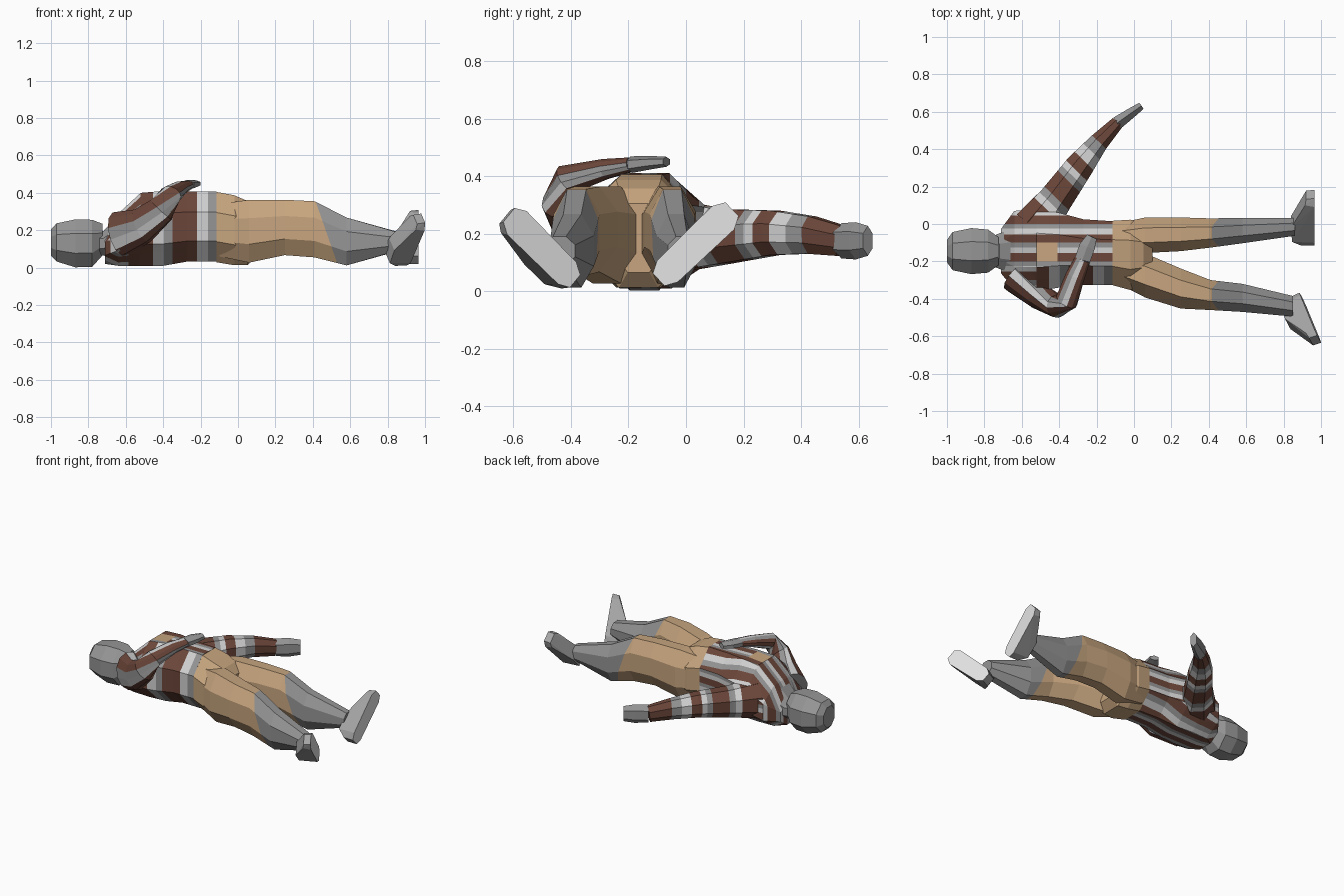
import bpy, bmesh, math
from mathutils import Vector

if "Cube" in bpy.data.objects:
    bpy.data.objects.remove(bpy.data.objects["Cube"])

COLOURS = {
    "grey": (0.30, 0.30, 0.30), "light_grey": (0.64, 0.64, 0.64),
    "brown": (0.15, 0.062, 0.042), "tan": (0.57, 0.375, 0.21),
    "shoe_grey": (0.38, 0.38, 0.38), "sole_grey": (0.78, 0.78, 0.78),
}
MATS = []
for name, rgb in COLOURS.items():
    m = bpy.data.materials.new(name)
    m.diffuse_color = (*rgb, 1)
    m.use_nodes = True
    m.node_tree.nodes["Principled BSDF"].inputs["Base Color"].default_value = m.diffuse_color
    MATS.append(m)
GREY, LIGHT, BROWN, TAN, SHOE, SOLE = range(6)


def finish(bm, name, rule=None):
    """Turn a bmesh into a flat-shaded object coloured by rule(centre, normal)."""
    bmesh.ops.recalc_face_normals(bm, faces=bm.faces)
    if rule:
        for f in bm.faces:
            f.material_index = rule(f.calc_center_median(), f.normal)
    me = bpy.data.meshes.new(name)
    bm.to_mesh(me)
    bm.free()
    for m in MATS:
        me.materials.append(m)
    ob = bpy.data.objects.new(name, me)
    bpy.context.collection.objects.link(ob)
    return ob


def loft(rings, n=8, axis=None, side_mats=(GREY,)):
    """Skin of n-sided rings (x, y, z, half width, half height)."""
    bm = bmesh.new()
    pts = [Vector(r[:3]) for r in rings]
    loops = []
    for i, r in enumerate(rings):
        d = axis or (pts[min(i + 1, len(pts) - 1)] - pts[max(i - 1, 0)]).normalized()
        side = d.cross(Vector((0, 0, 1))).normalized()
        up = side.cross(d)
        k = 1 / math.cos(math.pi / n)
        loops.append([bm.verts.new(pts[i]
                      + side * r[3] * k * math.cos(math.tau * (j + .5) / n)
                      + up * r[4] * k * math.sin(math.tau * (j + .5) / n)) for j in range(n)])
    for a, b in zip(loops, loops[1:]):
        for j in range(n):
            f = bm.faces.new((a[j], a[(j + 1) % n], b[(j + 1) % n], b[j]))
            f.material_index = side_mats[j % len(side_mats)]
    bm.faces.new(loops[0])
    bm.faces.new(loops[-1])
    return bm


def cut(bm, normal, values):
    """Slice along parallel planes so stripes can be coloured."""
    no = Vector(normal).normalized()
    for v in values:
        bmesh.ops.bisect_plane(bm, geom=bm.verts[:] + bm.edges[:] + bm.faces[:],
                               plane_co=no * v, plane_no=no)


def band(t, period, brown, light):
    t %= period
    return BROWN if t < brown else LIGHT if t < brown + light else GREY


X = Vector((1, 0, 0))
plain = lambda col: (lambda c, n: col)

# head and neck
finish(loft([(-1.0, -.145, .135, .06, .07), (-.97, -.145, .135, .102, .102),
             (-.87, -.145, .13, .123, .128), (-.78, -.145, .13, .115, .126),
             (-.725, -.145, .15, .075, .085)], 8, X), "head", plain(GREY))
finish(loft([(-.78, -.145, .13, .07, .065), (-.72, -.145, .13, .095, .065),
             (-.64, -.145, .165, .12, .115)], 8, X), "neck", plain(GREY))

# torso: striped shirt, banded on the near flank, lengthwise everywhere else
bm = loft([(-.71, -.145, .10, .12, .08), (-.64, -.14, .15, .21, .14),
           (-.52, -.14, .205, .22, .195), (-.40, -.14, .21, .20, .20),
           (-.27, -.15, .22, .175, .187), (-.115, -.155, .22, .17, .187)], 8, X)
cut(bm, X, [-.35 + .235 * k + o for k in (-1, 0) for o in (0, .13, .19)] + [-.53, -.41])
STEPS = [.1 * k + o for k in range(6) for o in (0, .045, .075)]
cut(bm, (0, 1, 0), [s - .40 for s in STEPS])
cut(bm, (0, 0, 1), STEPS[:15])


def shirt(c, n):
    if n.y < -.6:
        return band(c.x + .35, .235, .13, .06)
    if n.y > .75:
        return band(c.z, .1, .045, .03)
    if n.z > .75 and -.53 < c.x < -.41 and -.2 < c.y < -.1:
        return TAN
    return band(c.y + .40, .1, .045, .03)


finish(bm, "torso", shirt)

# hips
finish(loft([(-.115, -.155, .217, .172, .188), (-.02, -.165, .20, .188, .187),
             (.05, -.165, .185, .165, .172), (.10, -.165, .185, .09, .12)], 8, X),
       "hips", plain(TAN))

# legs: tan to the knee, grey below
LEGS = {
    "left_leg": [(-.10, -.07, .20, .07, .14), (.06, -.06, .195, .095, .168),
                 (.25, -.055, .215, .09, .148), (.41, -.048, .205, .078, .15),
                 (.58, -.035, .14, .068, .128), (.86, -.015, .14, .048, .05)],
    "right_leg": [(-.10, -.23, .20, .08, .14), (.06, -.275, .195, .118, .168),
                  (.25, -.345, .215, .107, .148), (.41, -.38, .205, .08, .15),
                  (.58, -.395, .14, .075, .128), (.85, -.44, .14, .055, .05)],
}
KNEE = Vector((1, 0, .35)).normalized()
LIMIT = KNEE.dot(Vector((.42, 0, .34)))
for name, rings in LEGS.items():
    bm = loft(rings, 8, X)
    cut(bm, KNEE, [LIMIT])
    finish(bm, name, lambda c, n: TAN if c.dot(KNEE) < LIMIT else GREY)


# feet: wedge with a light sole, from heel and toe midpoints and sole direction
def foot(name, heel, toe, normal):
    heel, toe, n = Vector(heel), Vector(toe), Vector(normal).normalized()
    u = toe - heel
    w = u.cross(n).normalized()
    bm = bmesh.new()
    for t, half, h in ((0, .03, 0), (.12, .052, 0), (.88, .056, 0), (1, .033, 0),
                       (0, .03, .07), (.12, .045, .12), (.42, .045, .125),
                       (.9, .05, .05), (.98, .033, .045)):
        for s in (-1, 1):
            bm.verts.new(heel + u * t + w * half * s - n * h)
    bmesh.ops.convex_hull(bm, input=bm.verts)
    bmesh.ops.dissolve_limit(bm, angle_limit=.02, verts=bm.verts, edges=bm.edges)
    finish(bm, name, lambda c, f: SOLE if f.dot(n) > .9 else SHOE)


foot("left_foot", (.965, -.095, .04), (.965, .16, .285), (1, 0, 0))
foot("right_foot", (.895, -.385, .035), (.99, -.615, .265), (.9, .42, .05))

# outstretched arm with cross bands
bm = loft([(-.53, -.02, .19, .12, .12), (-.42, .13, .19, .09, .095),
           (-.29, .31, .203, .075, .077), (-.19, .435, .195, .052, .065),
           (-.09, .54, .175, .035, .053)], 8)
D = Vector((.7, .72, 0)).normalized()
STOPS = [-.27, -.23, -.19, -.08, -.045, -.01, .056, .12, .184]
BANDS = [BROWN, LIGHT, GREY, BROWN, GREY, LIGHT, BROWN, LIGHT, GREY, BROWN]
cut(bm, D, STOPS)
finish(bm, "left_arm", lambda c, n: BANDS[sum(c.dot(D) > s for s in STOPS)])
finish(loft([(-.09, .54, .175, .035, .053), (-.02, .59, .175, .028, .056),
             (.04, .632, .175, .02, .045)], 6), "left_hand", plain(GREY))

# folded arm with lengthwise stripes following its sides
finish(loft([(-.63, -.28, .18, .09, .12), (-.51, -.385, .225, .07, .095),
             (-.41, -.44, .31, .06, .075), (-.36, -.41, .39, .06, .052),
             (-.315, -.28, .425, .052, .035), (-.275, -.19, .44, .042, .025)],
            12, None, (BROWN, BROWN, LIGHT, GREY)), "right_arm")
finish(loft([(-.275, -.19, .44, .042, .025), (-.25, -.12, .447, .042, .02),
             (-.225, -.068, .45, .028, .015)], 6), "right_hand", plain(GREY))
